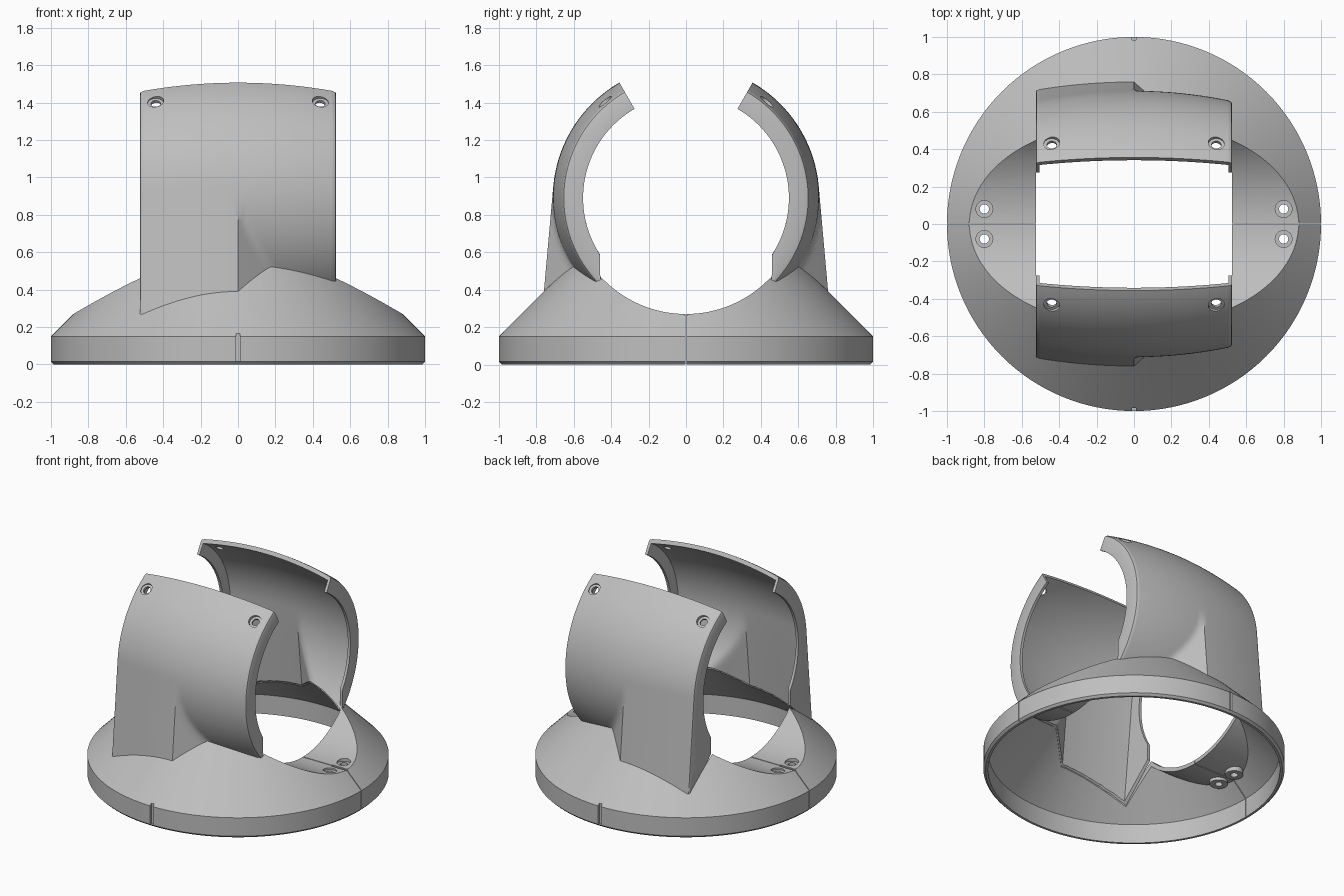
import bpy, bmesh, math
from mathutils import Matrix, Vector

if "Cube" in bpy.data.objects:
    bpy.data.objects.remove(bpy.data.objects["Cube"])

AXIS_Z = 0.89                      # height of the horizontal barrel axis
FLARE = math.radians(5.1)          # lean of the straight skirt on the arms
HALF_W = 0.525                     # half width of the arms

grey = bpy.data.materials.new("light_grey")
grey.diffuse_color = (0.52, 0.52, 0.52, 1)
grey.use_nodes = True
grey.node_tree.nodes["Principled BSDF"].inputs["Base Color"].default_value = grey.diffuse_color


def finish(bm, name):
    bmesh.ops.recalc_face_normals(bm, faces=bm.faces)
    me = bpy.data.meshes.new(name)
    bm.to_mesh(me)
    bm.free()
    ob = bpy.data.objects.new(name, me)
    me.materials.append(grey)
    bpy.context.collection.objects.link(ob)
    return ob


def revolve(name, profile, n=128):
    """Closed solid turned about z from (radius, height) points."""
    bm = bmesh.new()
    rings = [[bm.verts.new((r * math.cos(2 * math.pi * i / n), r * math.sin(2 * math.pi * i / n), z))
              for i in range(n)] for r, z in profile]
    for a, b in zip(rings, rings[1:]):
        for i in range(n):
            bm.faces.new((a[i], a[(i + 1) % n], b[(i + 1) % n], b[i]))
    bm.faces.new(rings[0])
    bm.faces.new(rings[-1])
    return finish(bm, name)


def rod(name, items, n=32):
    """Cylinders or cones: (centre, axis, bottom radius, top radius, length)."""
    bm = bmesh.new()
    for c, axis, r1, r2, length in items:
        m = Matrix.Translation(c) @ Vector(axis).to_track_quat('Z', 'Y').to_matrix().to_4x4()
        bmesh.ops.create_cone(bm, cap_ends=True, segments=n, radius1=r1, radius2=r2, depth=length, matrix=m)
    return finish(bm, name)


def box(name, centre, size):
    bm = bmesh.new()
    bmesh.ops.create_cube(bm, size=1, matrix=Matrix.Translation(centre) @ Matrix.Diagonal((*size, 1)))
    return finish(bm, name)


def sheet_solid(name, outer, inner):
    """Closed solid between two matching point grids."""
    bm = bmesh.new()
    o, q = [[[bm.verts.new(p) for p in row] for row in g] for g in (outer, inner)]
    nu, nv = len(o), len(o[0])
    for g in (o, q):
        for i in range(nu - 1):
            for j in range(nv - 1):
                bm.faces.new((g[i][j], g[i + 1][j], g[i + 1][j + 1], g[i][j + 1]))
    for i in range(nu - 1):
        for j in (0, nv - 1):
            bm.faces.new((o[i][j], o[i + 1][j], q[i + 1][j], q[i][j]))
    for j in range(nv - 1):
        for i in (0, nu - 1):
            bm.faces.new((o[i][j], o[i][j + 1], q[i][j + 1], q[i][j]))
    return finish(bm, name)


def cut(ob, *cutters):
    for c in cutters:
        c.hide_render = True
        mod = ob.modifiers.new("cut", 'BOOLEAN')
        mod.operation, mod.solver, mod.object = 'DIFFERENCE', 'EXACT', c
        bpy.context.view_layer.objects.active = ob
        bpy.ops.object.modifier_apply(modifier=mod.name)


def smooth(ob):
    bpy.ops.object.select_all(action='DESELECT')
    ob.select_set(True)
    bpy.context.view_layer.objects.active = ob
    bpy.ops.object.shade_smooth_by_angle(angle=math.radians(30))


def arm_radius(x, t):
    """Barrel radius, swelling into a straight skirt on the -x half."""
    r = 0.712 - 0.2 * x * x
    if t < FLARE:
        r = max(r, (r - 0.8 * max(x, 0)) / math.cos(t - FLARE))
    return r


def arm_point(x, t, r, side):
    return (x, side * r * math.cos(t), AXIS_Z + r * math.sin(t))


def arm_foot(x):
    """Angle at which the arm sinks into the cone."""
    t = 0.0
    while t > -0.84:
        _, y, z = arm_point(x, t, arm_radius(x, t), 1)
        if z < 1.12 - math.hypot(x, y):
            break
        t -= 0.004
    return t


# Base: conical shell with a dished valley along x
base = revolve("base_shell", [(0.985, 0), (1, 0.015), (1, 0.15), (0.45, 0.70)])
cut(base, rod("valley_cutter", [((0, 0, AXIS_Z), (1, 0, 0), 0.62, 0.62, 3)], 128))
cavity = revolve("cavity_cutter", [(0.968, -0.1), (0.968, 0.14), (0.408, 0.70)])
cut(cavity, rod("cavity_valley_cutter", [((0, 0, AXIS_Z), (1, 0, 0), 0.648, 0.648, 3)], 128))
cut(base, cavity)

# Opening under the arms
xs = [-HALF_W + 2 * HALF_W * i / 28 for i in range(29)]
angles = [math.radians(30 - 80 * j / 30) for j in range(31)]
grids = [[[arm_point(x, t, arm_radius(x, t) - 0.015, s) for t in angles] for x in xs] for s in (1, -1)]
cut(base, sheet_solid("arm_opening_cutter", *grids),
    box("window_cutter", (0, 0, 0.5), (2 * HALF_W, 0.92, 1.2)))

# Seam slits between the halves and front and back notches
for s in (-1, 1):
    cut(base, box("seam_cutter", (0.8 * s, 0, 0.3), (0.7, 0.006, 1)),
        box("groove_cutter", (0.87 * s, 0, 0.295), (0.22, 0.02, 0.06)),
        box("notch_cutter", (0, s, 0.09), (0.022, 0.03, 0.15)))

# Screw holes with bosses in the valley
spots = [(0.8 * a, 0.08 * b) for a in (-1, 1) for b in (-1, 1)]
bosses = rod("screw_bosses", [((x, y, 0.243), (0, 0, 1), 0.06, 0.06, 0.04) for x, y in spots])
through = rod("screw_cutter", [((x, y, 0.25), (0, 0, 1), 0.025, 0.025, 0.3) for x, y in spots])
sink = rod("countersink_cutter", [((x, y, 0.32), (0, 0, 1), 0.045, 0.045, 0.12) for x, y in spots])
cut(base, through, sink)
cut(bosses, through, sink)
smooth(base)
smooth(bosses)

# Arms: thin barrel shells with inward side lips
LIP = 0.505
inner_xs = [-0.5 + i / 40 for i in range(41)]
cols = [-HALF_W, -0.52, -LIP, -LIP + 0.0005] + inner_xs + [LIP - 0.0005, LIP, 0.52, HALF_W]
ROWS = 44
for side, name in ((-1, "front_arm"), (1, "back_arm")):
    outer, inner = [], []
    for x in cols:
        foot, top = arm_foot(x), math.radians(60)
        edge = {HALF_W: 0.015, 0.52: 0.005}.get(abs(x), 0)   # rounded edge
        o_row, i_row = [], []
        for j in range(ROWS + 1):
            t = top + (foot - top) * j / ROWS
            r = arm_radius(x, t)
            lip = max(0.55, 0.46 / math.cos(t)) if t < 0 else 0.55
            o_row.append(arm_point(x, t, r - edge, side))
            i_row.append(arm_point(x, t, min(lip, r - 0.03) if abs(x) >= LIP else r - 0.03, side))
        outer.append(o_row)
        inner.append(i_row)
    arm = sheet_solid(name, outer, inner)
    # Countersunk holes near the top corners
    t = math.radians(50)
    d = (0, side * math.cos(t), math.sin(t))
    cut(arm, rod("arm_hole_cutter", [(arm_point(a * 0.44, t, 0.67, side), d, 0.026, 0.026, 0.2) for a in (-1, 1)]),
        rod("arm_sink_cutter", [(arm_point(a * 0.44, t, 0.709, side), d, 0.043, 0.043, 0.1) for a in (-1, 1)]))
    smooth(arm)

# Remove the helper solids
for ob in [o for o in bpy.data.objects if o.name.split(".")[0].endswith("_cutter")]:
    bpy.data.objects.remove(ob)
